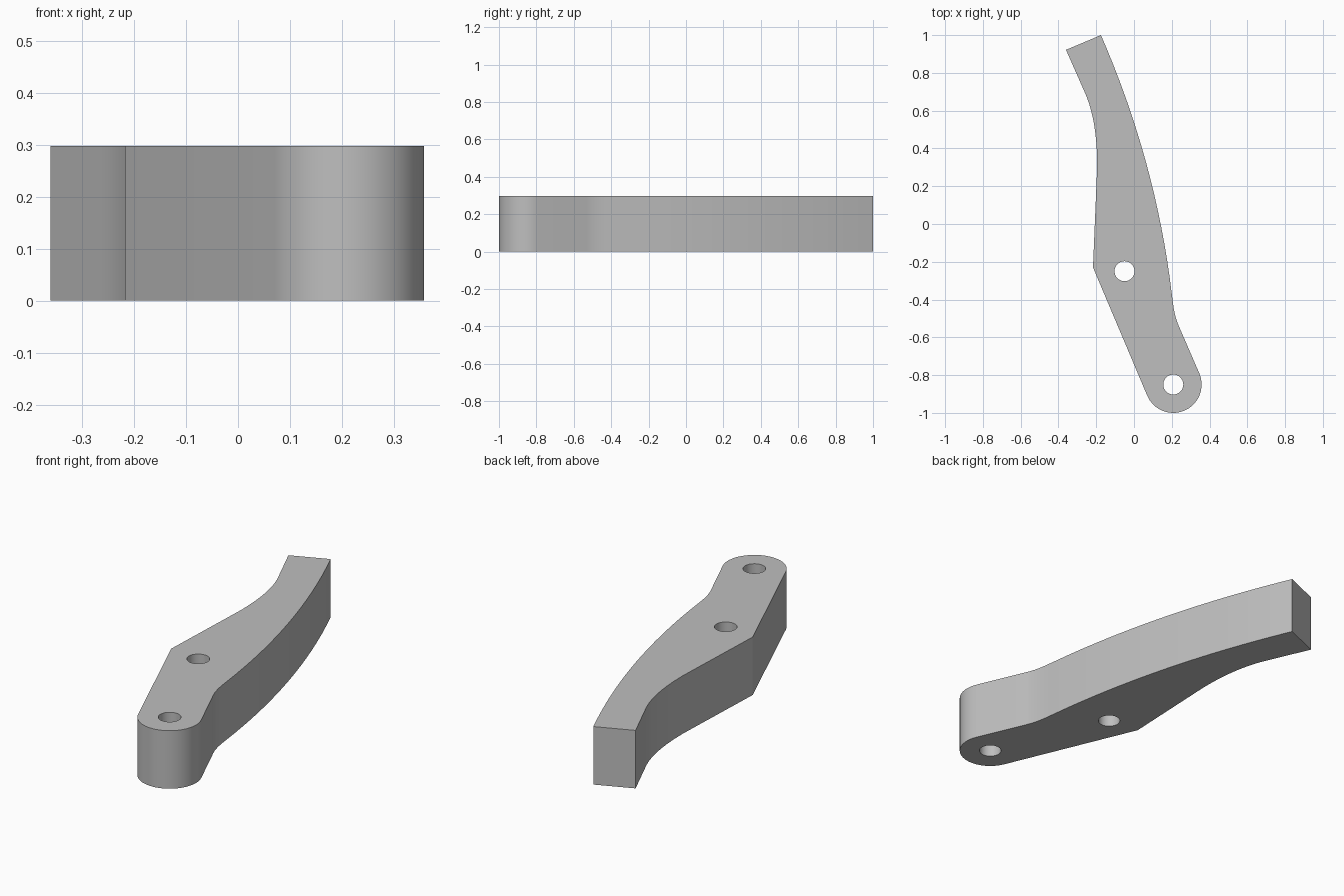
import bpy
import bmesh
from math import cos, sin, radians, tau
from mathutils import Vector

THICKNESS = 0.297
PIVOT = Vector((0.208, -0.85))
MID_HOLE = Vector((-0.05, -0.25))
HOLE_RADIUS = 0.053

cube = bpy.data.objects.get("Cube")
if cube:
    bpy.data.objects.remove(cube, do_unlink=True)


def arc(center, radius, start, end, steps):
    """Points on a circular arc, angles in degrees."""
    angles = [radians(start + (end - start) * i / steps) for i in range(steps + 1)]
    return [center + radius * Vector((cos(a), sin(a))) for a in angles]


def bend(a, control, b, steps):
    """Points on a smooth bend from a to b."""
    a, control, b = Vector(a), Vector(control), Vector(b)
    ts = [i / steps for i in range(steps + 1)]
    return [a * (1 - t) ** 2 + control * 2 * t * (1 - t) + b * t * t for t in ts]


def add_loop(bm, points):
    """Closed ring of edges in the ground plane."""
    verts = [bm.verts.new((p.x, p.y, 0)) for p in points]
    return [bm.edges.new((v, verts[i - 1])) for i, v in enumerate(verts)]


# Outline: rounded pivot end, neck, long outer sweep, square tip, inner bend, corner
outline = arc(PIVOT, 0.15, -156.4, 23.6, 20)
outline += bend((0.235, -0.535), (0.213, -0.485), (0.204, -0.40), 6)
outline += bend((0.200, -0.37), (0.116, 0.333), (-0.175, 1.0), 16)
outline += [Vector((-0.36, 0.922))]
outline += bend((-0.262, 0.70), (-0.193, 0.548), (-0.195, 0.30), 10)
outline += [Vector((-0.217, -0.23))]

# Fill the plate around both holes, then extrude it
bm = bmesh.new()
edges = add_loop(bm, outline)
for center in (PIVOT, MID_HOLE):
    edges += add_loop(bm, arc(center, HOLE_RADIUS, 0, 360, 32)[:-1])
bmesh.ops.triangle_fill(bm, use_beauty=True, use_dissolve=False, edges=edges, normal=(0, 0, 1))
top = bmesh.ops.extrude_face_region(bm, geom=bm.faces[:])["geom"]
bmesh.ops.translate(bm, vec=(0, 0, THICKNESS),
                    verts=[g for g in top if isinstance(g, bmesh.types.BMVert)])
bmesh.ops.recalc_face_normals(bm, faces=bm.faces[:])

mesh = bpy.data.meshes.new("lever_arm")
bm.to_mesh(mesh)
bm.free()
lever = bpy.data.objects.new("lever_arm", mesh)
bpy.context.collection.objects.link(lever)

# Plain grey material
grey = bpy.data.materials.new("plain_grey")
grey.use_nodes = True
color = (0.52, 0.52, 0.52, 1)
grey.diffuse_color = color
grey.node_tree.nodes["Principled BSDF"].inputs["Base Color"].default_value = color
mesh.materials.append(grey)

# Smooth curved walls, crisp corners
bpy.ops.object.select_all(action="DESELECT")
lever.select_set(True)
bpy.context.view_layer.objects.active = lever
bpy.ops.object.shade_smooth_by_angle(angle=radians(20))
